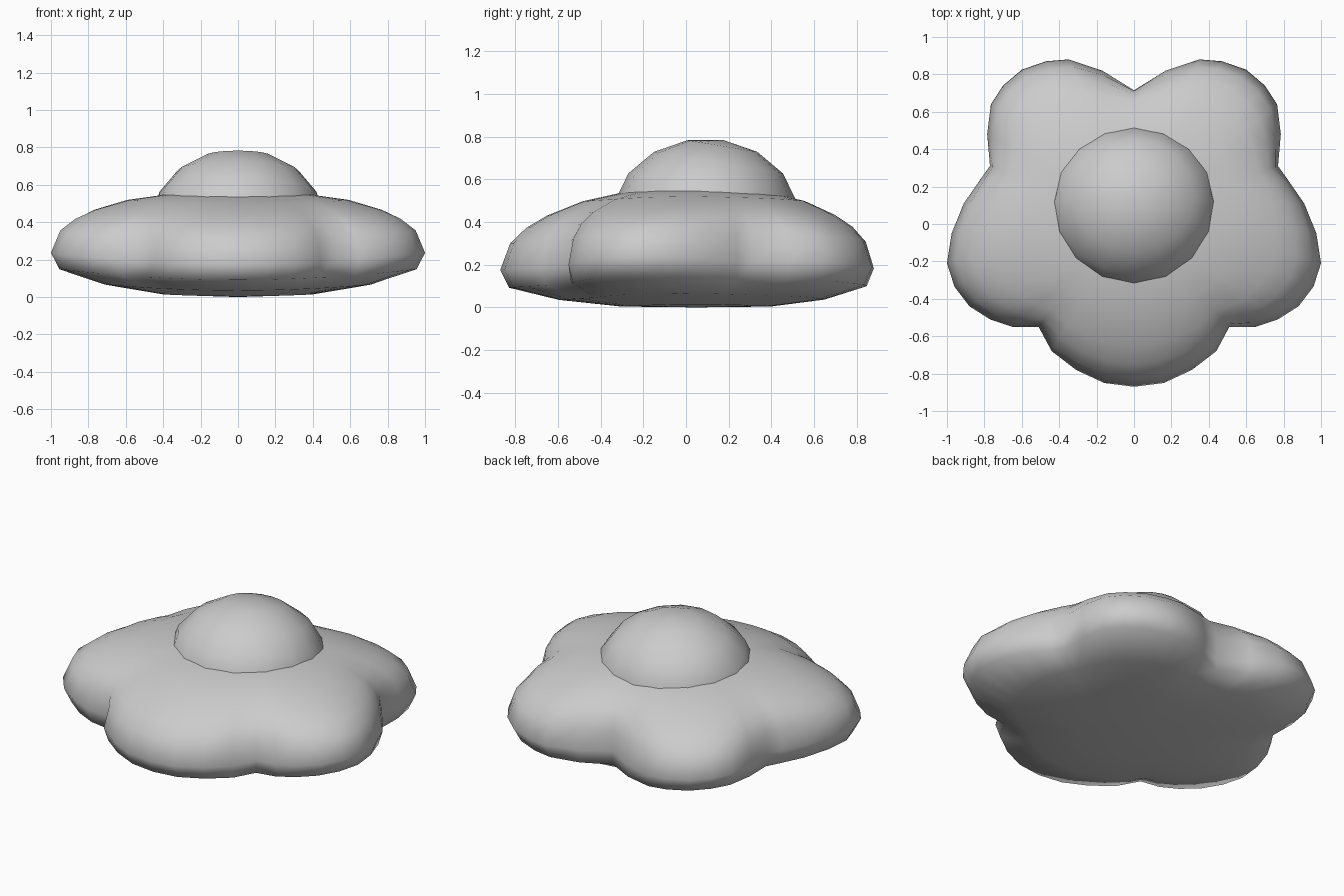
import bpy, bmesh, math

if "Cube" in bpy.data.objects:
    bpy.data.objects.remove(bpy.data.objects["Cube"])

CY = 0.05  # centre of the petal outline

# Right half of the five-lobed outline, front to back
half = [(0, -.87), (.16, -.85), (.31, -.78), (.44, -.68), (.51, -.55),
        (.65, -.55), (.77, -.51), (.88, -.44), (.96, -.335), (1, -.21),
        (.975, -.05), (.91, .11), (.82, .24), (.77, .31),
        (.785, .48), (.765, .64), (.7, .74), (.6, .825), (.47, .87),
        (.35, .88), (.17, .82), (0, .715)]
outline = half + [(-x, y) for x, y in reversed(half[1:-1])]

# Cross-section: (fraction of the outline, height)
profile = [(.4, .004), (.72, .035), (.96, .092), (1, .175), (.955, .30),
           (.88, .372), (.78, .43), (.6, .497), (.4, .537), (.2, .55)]


def finish(name, bm, angle):
    bmesh.ops.recalc_face_normals(bm, faces=bm.faces)
    me = bpy.data.meshes.new(name)
    bm.to_mesh(me)
    bm.free()
    ob = bpy.data.objects.new(name, me)
    bpy.context.collection.objects.link(ob)
    bpy.ops.object.select_all(action='DESELECT')
    ob.select_set(True)
    bpy.context.view_layer.objects.active = ob
    bpy.ops.object.shade_smooth_by_angle(angle=math.radians(angle))
    return ob


# Petals: outline rings that blend into an ellipse toward the centre
bm = bmesh.new()
rings = []
for s, z in profile:
    ring = []
    w = s ** 3
    for x, y in outline:
        oval = 1 / math.hypot(x, (y - CY) / .88)
        k = s * (w + (1 - w) * oval)
        px, py = x * k, (y - CY) * k + CY
        ring.append(bm.verts.new((px, py, z + .062 * px * px)))
    rings.append(ring)
n = len(outline)
for a, b in zip(rings, rings[1:]):
    for i in range(n):
        j = (i + 1) % n
        bm.faces.new((a[i], a[j], b[j], b[i]))
for ring, z in ((rings[0], 0), (rings[-1], .552)):
    c = bm.verts.new((0, CY, z))
    for i in range(n):
        bm.faces.new((ring[i], ring[(i + 1) % n], c))
finish("flower_petals", bm, 80)

# Flower centre: slightly turned, flattened ball sunk into the petals
bm = bmesh.new()
bmesh.ops.create_uvsphere(bm, u_segments=16, v_segments=8, radius=1)
for v in bm.verts:
    a = math.radians(11.25)
    x, y, z = v.co
    v.co = (x * .455, (y * math.cos(a) + z * math.sin(a)) * .435 + .092,
            (z * math.cos(a) - y * math.sin(a)) * .365 + .425)
finish("flower_centre", bm, 60)
